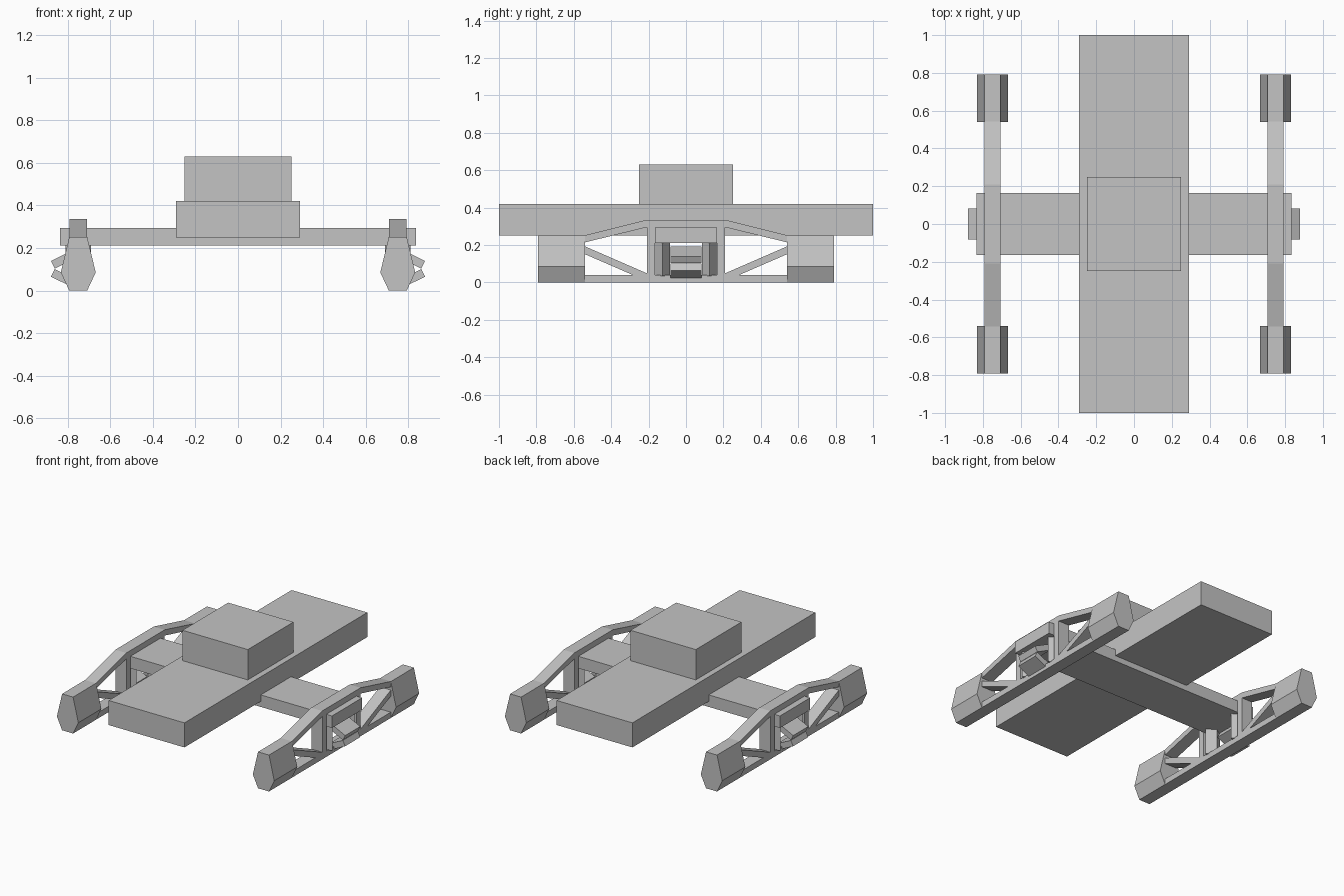
import bpy, bmesh, math
from mathutils import Vector, Matrix

if "Cube" in bpy.data.objects:
    bpy.data.objects.remove(bpy.data.objects["Cube"], do_unlink=True)

grey = bpy.data.materials.new("plain grey")
grey.use_nodes = True
COLOUR = (0.55, 0.55, 0.55, 1)
grey.diffuse_color = COLOUR
grey.node_tree.nodes["Principled BSDF"].inputs["Base Color"].default_value = COLOUR

SIDE_X = 0.75    # centre line of each landing frame
FRAME = 0.042    # half width of the frame members


def finish(name, bm):
    bmesh.ops.recalc_face_normals(bm, faces=bm.faces)
    mesh = bpy.data.meshes.new(name)
    bm.to_mesh(mesh)
    bm.free()
    mesh.materials.append(grey)
    obj = bpy.data.objects.new(name, mesh)
    bpy.context.collection.objects.link(obj)
    return obj


def box(name, centre, size, tilt=0):
    bm = bmesh.new()
    bmesh.ops.create_cube(bm, size=1)
    bm.transform(Matrix.Translation(centre) @ Matrix.Rotation(tilt, 4, "Y")
                 @ Matrix.Diagonal((*size, 1)))
    return finish(name, bm)


def prism(name, profile, axis, start, end):
    """Extrude a profile, given in the other two axes, along one axis."""
    def place(a, b):
        co = [a, b]
        co.insert(axis, start)
        return co
    bm = bmesh.new()
    face = bm.faces.new([bm.verts.new(place(*p)) for p in profile])
    move = Vector((0, 0, 0))
    move[axis] = end - start
    out = bmesh.ops.extrude_face_region(bm, geom=[face])["geom"]
    bmesh.ops.translate(bm, vec=move,
                        verts=[v for v in out if isinstance(v, bmesh.types.BMVert)])
    return finish(name, bm)


# Body
box("hull", (0, 0, 0.335), (0.58, 2, 0.17))
box("cabin", (0, 0, 0.525), (0.5, 0.5, 0.21))
box("cross_beam", (0, 0, 0.253), (1.67, 0.33, 0.083))

for side, s in (("left", 1), ("right", -1)):
    x = s * SIDE_X
    x0, x1 = x - FRAME, x + FRAME

    # Arched top rail and straight bottom rail
    arch = [(-0.55, 0.25), (-0.21, 0.335), (0.21, 0.335), (0.55, 0.25),
            (0.55, 0.212), (0.21, 0.295), (-0.21, 0.295), (-0.55, 0.212)]
    prism(side + "_top_rail", arch, 0, x0, x1)
    box(side + "_bottom_rail", (x, 0, 0.02), (2 * FRAME, 1.1, 0.04))

    # Tilted vanes that converge outwards
    for level, t in (("upper", 1), ("lower", -1)):
        tilt = s * t * math.radians(26)
        across = Matrix.Rotation(tilt, 3, "Y")
        corner = Vector((s * 0.878, 0, 0.102 + t * 0.037))
        centre = corner - across @ Vector((s * 0.06, 0, t * 0.02))
        box(f"{side}_{level}_vane", centre, (0.12, 0.165, 0.04), tilt)

    for end, e in (("back", 1), ("front", -1)):
        tag = f"{side}_{end}_"
        # Six-sided landing foot
        foot = [(x - 0.042, 0), (x + 0.042, 0), (x + 0.082, 0.085),
                (x + 0.042, 0.252), (x - 0.042, 0.252), (x - 0.082, 0.085)]
        prism(tag + "foot", foot, 1, e * 0.54, e * 0.792)
        # Upright, brace and diamond column
        box(tag + "post", (x, e * 0.187, 0.165), (2 * FRAME, 0.045, 0.27))
        brace = [(e * 0.545, 0.195), (e * 0.2, 0.045),
                 (e * 0.2, 0.02), (e * 0.28, 0.038), (e * 0.545, 0.153)]
        prism(tag + "brace", brace, 0, x0, x1)
        y = e * 0.125
        column = [(x - 0.06, y), (x, y - 0.04), (x + 0.06, y), (x, y + 0.04)]
        prism(tag + "column", column, 2, 0.035, 0.213)
